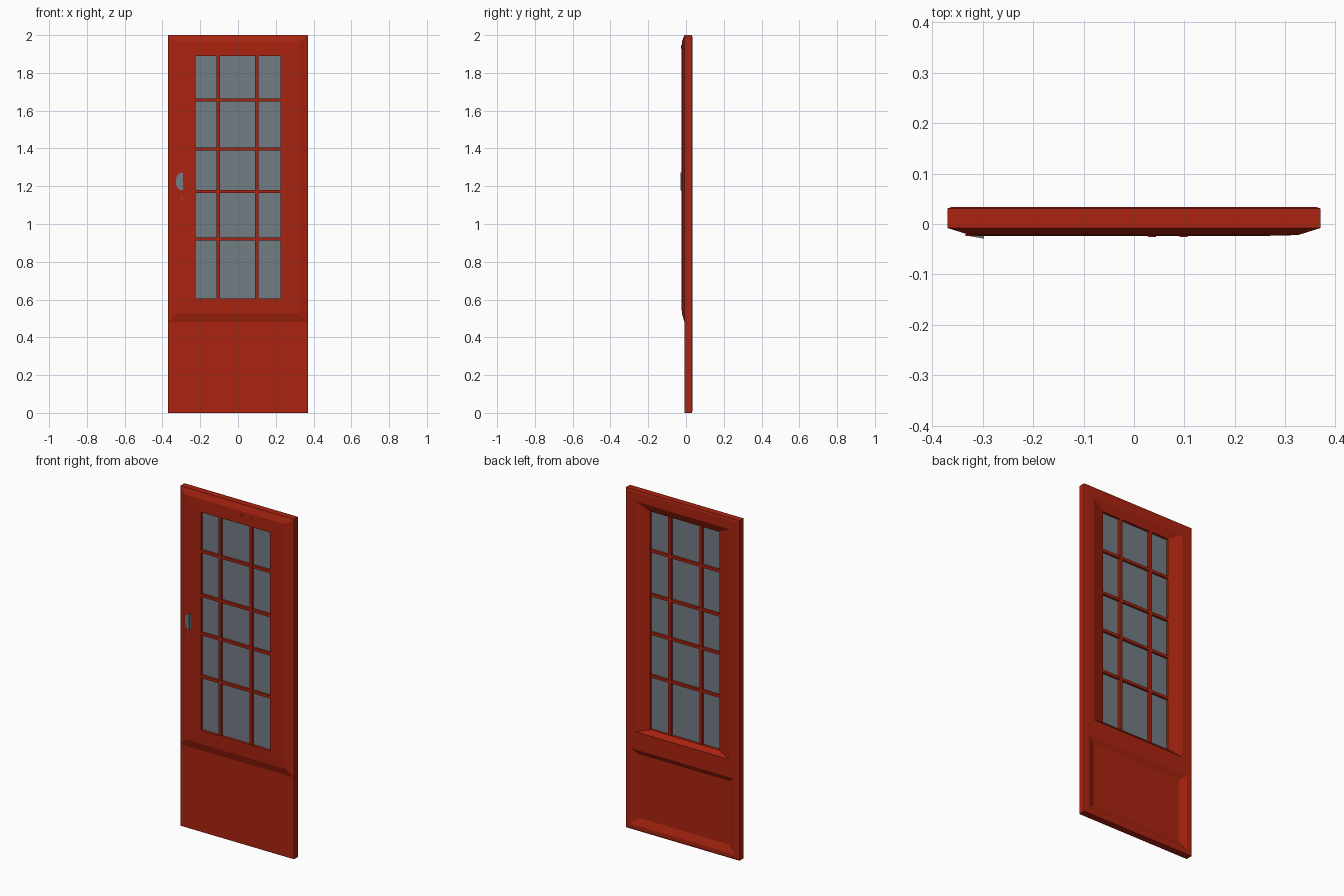
import bpy, bmesh, math
from mathutils import Matrix

if "Cube" in bpy.data.objects:
    bpy.data.objects.remove(bpy.data.objects["Cube"])

def mat(name, c):
    m = bpy.data.materials.new(name)
    m.diffuse_color = (*c, 1)
    m.use_nodes = True
    m.node_tree.nodes["Principled BSDF"].inputs["Base Color"].default_value = m.diffuse_color
    return m

RED = mat("red_paint", (0.40, 0.017, 0.005))
GREY = mat("grey_glass", (0.17, 0.205, 0.23))

def finish(bm, name, m):
    bmesh.ops.recalc_face_normals(bm, faces=bm.faces)
    me = bpy.data.meshes.new(name)
    bm.to_mesh(me)
    bm.free()
    me.materials.append(m)
    ob = bpy.data.objects.new(name, me)
    bpy.context.collection.objects.link(ob)
    return ob

def box(name, x0, x1, y0, y1, z0, z1, m):
    bm = bmesh.new()
    bmesh.ops.create_cube(bm, size=1)
    for v in bm.verts:
        v.co = (x1 if v.co.x > 0 else x0, y1 if v.co.y > 0 else y0, z1 if v.co.z > 0 else z0)
    return finish(bm, name, m)

def rings(bm, spec, closed=False):
    # rectangular rings (half width, z low, z high, y) joined in sequence
    rs = [[bm.verts.new((x, y, z)) for x, z in ((-w, a), (w, a), (w, b), (-w, b))]
          for w, a, b, y in spec]
    pairs = list(zip(rs, rs[1:])) + ([(rs[-1], rs[0])] if closed else [])
    for p, q in pairs:
        for i in range(4):
            j = (i + 1) % 4
            bm.faces.new((p[i], p[j], q[j], q[i]))
    if not closed:
        bm.faces.new(rs[0])
        bm.faces.new(rs[-1])

# door leaf: upper window frame and lower panel in one shell
SPLIT = 0.48
bm = bmesh.new()
rings(bm, [(0.225, 0.605, 1.89, -0.024), (0.24, 0.59, 1.905, -0.024),
           (0.325, 0.525, 1.965, -0.022), (0.37, SPLIT, 2.0, -0.008),
           (0.37, SPLIT, 2.0, 0.031), (0.36, SPLIT, 1.99, 0.034),
           (0.305, 0.58, 1.935, 0.034), (0.225, 0.605, 1.89, 0.012)], closed=True)
rings(bm, [(0.37, 0, SPLIT, -0.008), (0.37, 0, SPLIT, 0.031), (0.36, 0.01, SPLIT, 0.034),
           (0.337, 0.03, 0.475, 0.034), (0.295, 0.07, 0.445, 0.018)])
bmesh.ops.remove_doubles(bm, verts=bm.verts, dist=1e-5)
inner = [f for f in bm.faces if all(abs(v.co.z - SPLIT) < 1e-4 for v in f.verts)]
bmesh.ops.delete(bm, geom=inner, context='FACES_ONLY')
finish(bm, "door_leaf", RED)

# window glass and glazing bars
box("window_glass", -0.226, 0.226, -0.008, -0.002, 0.604, 1.891, GREY)
for i, x in enumerate((-0.104, 0.099)):
    box(f"vertical_bar_{i}", x - 0.009, x + 0.009, -0.022, 0.012, 0.604, 1.891, RED)
for i, z in enumerate((0.92, 1.172, 1.398, 1.657)):
    box(f"horizontal_bar_{i}", -0.226, 0.226, -0.021, 0.011, z - 0.008, z + 0.008, RED)

# oval cup handle: rim, dish and sloping half cover
HX, HZ, RX, RZ, N = -0.298, 1.225, 0.036, 0.053, 24
def oval(s, t, y):
    return (HX + RX * s * math.cos(t), y, HZ + RZ * s * math.sin(t))

bm = bmesh.new()
prof = [(1.0, -0.02), (1.0, -0.0235), (0.88, -0.0235), (0.88, -0.02)]
cols = [[bm.verts.new(oval(s, 2 * math.pi * k / N, y)) for s, y in prof] for k in range(N)]
for k in range(N):
    a, b = cols[k], cols[(k + 1) % N]
    for i in range(3):
        bm.faces.new((a[i], a[i + 1], b[i + 1], b[i]))
finish(bm, "handle_rim", RED)

bm = bmesh.new()
bm.faces.new([bm.verts.new(oval(0.9, 2 * math.pi * k / N, -0.0228)) for k in range(N)])
finish(bm, "handle_dish", GREY)

bm = bmesh.new()
arc = [math.pi / 2 + math.pi * k / 12 for k in range(13)]
top = [bm.verts.new(oval(0.88, t, -0.0235 - 0.0055 * (1 + math.cos(t)))) for t in arc]
low = [bm.verts.new(oval(0.88, t, -0.0226)) for t in arc]
bm.faces.new(top)
for k in range(13):
    j = (k + 1) % 13
    bm.faces.new((top[k], top[j], low[j], low[k]))
finish(bm, "handle_cover", GREY)

# keyhole and top studs
def stud(name, x, z, r, y, m):
    bm = bmesh.new()
    bmesh.ops.create_cone(bm, cap_ends=True, segments=12, radius1=r, radius2=r, depth=0.006,
                          matrix=Matrix.Translation((x, y + 0.003, z)) @ Matrix.Rotation(math.pi / 2, 4, 'X'))
    finish(bm, name, m)

stud("keyhole_ring", -0.298, 1.138, 0.009, -0.0235, RED)
stud("keyhole", -0.298, 1.138, 0.004, -0.0242, GREY)
for i, x in enumerate((0.036, 0.098)):
    stud(f"top_stud_{i}", x, 1.937, 0.008, -0.026, RED)
